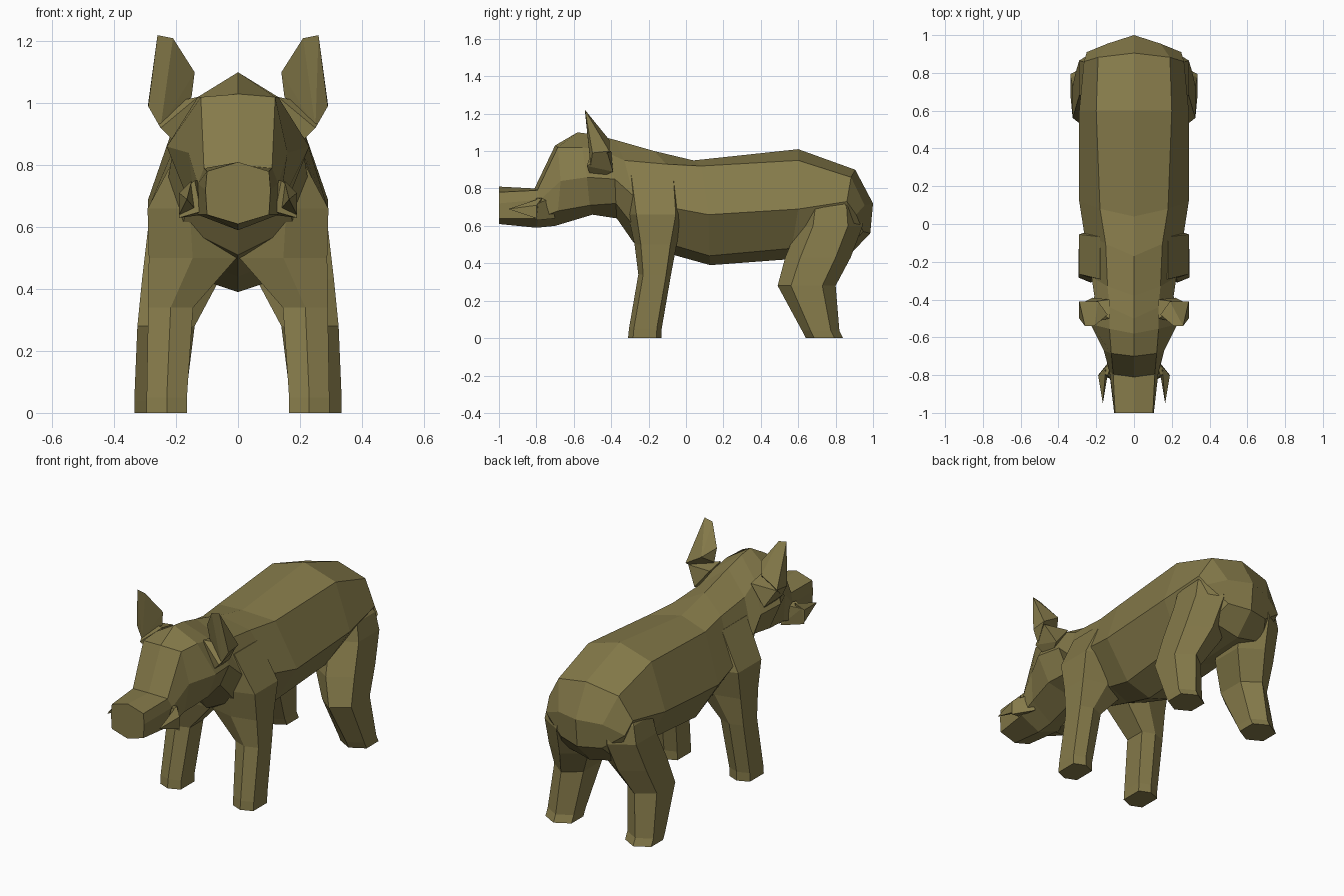
import bpy
import bmesh

cube = bpy.data.objects.get("Cube")
if cube:
    bpy.data.objects.remove(cube, do_unlink=True)

# Single hide colour
hide = bpy.data.materials.new("olive_brown_hide")
hide.use_nodes = True
colour = (0.235, 0.195, 0.068, 1)
hide.diffuse_color = colour
shader = next(n for n in hide.node_tree.nodes if n.type == "BSDF_PRINCIPLED")
shader.inputs["Base Color"].default_value = colour
shader.inputs["Roughness"].default_value = 0.9


def finish(name, bm, mirror=False):
    """Turn a bmesh into a flat shaded object, optionally mirrored left to right."""
    bmesh.ops.recalc_face_normals(bm, faces=bm.faces)
    mesh = bpy.data.meshes.new(name)
    bm.to_mesh(mesh)
    bm.free()
    mesh.materials.append(hide)
    obj = bpy.data.objects.new(name, mesh)
    bpy.context.collection.objects.link(obj)
    if mirror:
        mod = obj.modifiers.new("mirror", "MIRROR")
        mod.use_mirror_merge = False


def loft(name, rings, mirror=False):
    """Join closed rings of points with quads and cap both ends."""
    bm = bmesh.new()
    loops = [[bm.verts.new(p) for p in ring] for ring in rings]
    for a, b in zip(loops, loops[1:]):
        for i in range(len(a)):
            j = (i + 1) % len(a)
            bm.faces.new((a[i], a[j], b[j], b[i]))
    for end in (loops[0], loops[-1]):
        cap = bm.faces.new(end)
        if len(end) == 8:
            # Crease the rump and snout along the centre line
            bmesh.utils.face_split(cap, end[0], end[4])
    finish(name, bm, mirror)


def hull(name, points):
    """Faceted solid around a few corner points, mirrored."""
    bm = bmesh.new()
    verts = [bm.verts.new(p) for p in points]
    result = bmesh.ops.convex_hull(bm, input=verts)
    unused = {v for v in result["geom_interior"] if isinstance(v, bmesh.types.BMVert)}
    bmesh.ops.delete(bm, geom=list(unused), context="VERTS")
    finish(name, bm, True)


def body_ring(y_top, y_side, y_bot, top, shoulder, side, low, bottom):
    """Eight sided section: ridge, shoulders, flanks, belly edges, keel."""
    left = [(shoulder[0], (y_top + y_side) / 2, shoulder[1]),
            (side[0], y_side, side[1]),
            (low[0], (y_side + y_bot) / 2, low[1])]
    right = [(-x, y, z) for x, y, z in reversed(left)]
    return [(0, y_top, top)] + left + [(0, y_bot, bottom)] + right


def leg_ring(bevel, z, x_in, x_out, front, back):
    """Six sided leg section with flat inner and outer sides."""
    mid, inset = (x_in + x_out) / 2, (back - front) * bevel
    f, b = front + inset, back - inset
    return [(mid, front, z), (x_out, f, z), (x_out, b, z),
            (mid, back, z), (x_in, b, z), (x_in, f, z)]


# Torso, neck and head from rump to snout
sections = [
    (1.0, 0.91, 0.985, 0.72, (0.14, 0.71), (0.25, 0.66), (0.13, 0.57), 0.56),
    (0.905, 0.86, 0.87, 0.90, (0.19, 0.86), (0.265, 0.73), (0.18, 0.48), 0.44),
    (0.60, 0.60, 0.53, 1.01, (0.20, 0.95), (0.29, 0.69), (0.16, 0.48), 0.42),
    (0.04, 0.12, 0.13, 0.95, (0.18, 0.92), (0.29, 0.66), (0.15, 0.44), 0.39),
    (-0.17, -0.04, -0.05, 1.0, (0.15, 0.93), (0.265, 0.69), (0.13, 0.49), 0.44),
    (-0.38, -0.28, -0.28, 1.06, (0.14, 0.95), (0.225, 0.76), (0.18, 0.60), 0.51),
    (-0.50, -0.38, -0.37, 1.09, (0.13, 1.0), (0.21, 0.85), (0.15, 0.72), 0.64),
    (-0.58, -0.53, -0.50, 1.10, (0.13, 1.02), (0.23, 0.86), (0.17, 0.71), 0.66),
    (-0.70, -0.67, -0.70, 1.03, (0.12, 1.02), (0.16, 0.84), (0.14, 0.68), 0.60),
    (-0.81, -0.78, -0.80, 0.80, (0.11, 0.79), (0.13, 0.74), (0.13, 0.64), 0.59),
    (-1.0, -1.0, -1.0, 0.81, (0.10, 0.78), (0.105, 0.72), (0.10, 0.64), 0.61),
]
loft("body_and_head", [body_ring(*s) for s in sections])

# Legs from foot up to a hip or shoulder that sinks into the flank
front_leg = [
    (0, 0.165, 0.295, -0.31, -0.13),
    (0.05, 0.165, 0.295, -0.305, -0.13),
    (0.34, 0.145, 0.29, -0.255, -0.08),
    (0.50, 0.005, 0.288, -0.275, -0.05),
    (0.66, 0.02, 0.292, -0.31, -0.01),
    (0.87, 0.04, 0.18, -0.34, -0.02),
]
hind_leg = [
    (0, 0.17, 0.335, 0.64, 0.84),
    (0.04, 0.17, 0.335, 0.62, 0.82),
    (0.28, 0.14, 0.325, 0.49, 0.80),
    (0.43, 0.06, 0.31, 0.53, 0.88),
    (0.60, 0.03, 0.29, 0.60, 0.945),
    (0.70, 0.03, 0.27, 0.62, 0.93),
    (0.82, 0.05, 0.19, 0.62, 0.86),
]
loft("front_legs", [leg_ring(0.15, *r) for r in front_leg], True)
loft("hind_legs", [leg_ring(0.23, *r) for r in hind_leg], True)

# Upright ears and the roots that join them to the skull
hull("ears", [(0.21, -0.54, 1.21), (0.26, -0.54, 1.22), (0.29, -0.50, 0.99),
              (0.29, -0.41, 1.0), (0.14, -0.48, 1.10), (0.15, -0.47, 1.02),
              (0.25, -0.51, 0.92), (0.19, -0.41, 1.06)])
hull("ear_roots", [(0.13, -0.50, 1.02), (0.13, -0.40, 1.0), (0.28, -0.42, 0.99),
                   (0.25, -0.53, 0.92), (0.22, -0.39, 0.89), (0.17, -0.50, 0.84)])

# Tusk sockets and the tusks pointing forward
hull("tusk_sockets", [(0.11, -0.70, 0.64), (0.11, -0.72, 0.75), (0.19, -0.80, 0.63),
                      (0.18, -0.79, 0.72), (0.12, -0.82, 0.65), (0.14, -0.80, 0.75)])
hull("tusks", [(0.15, -0.77, 0.75), (0.19, -0.80, 0.71), (0.19, -0.80, 0.64),
               (0.14, -0.80, 0.66), (0.165, -0.95, 0.69)])
